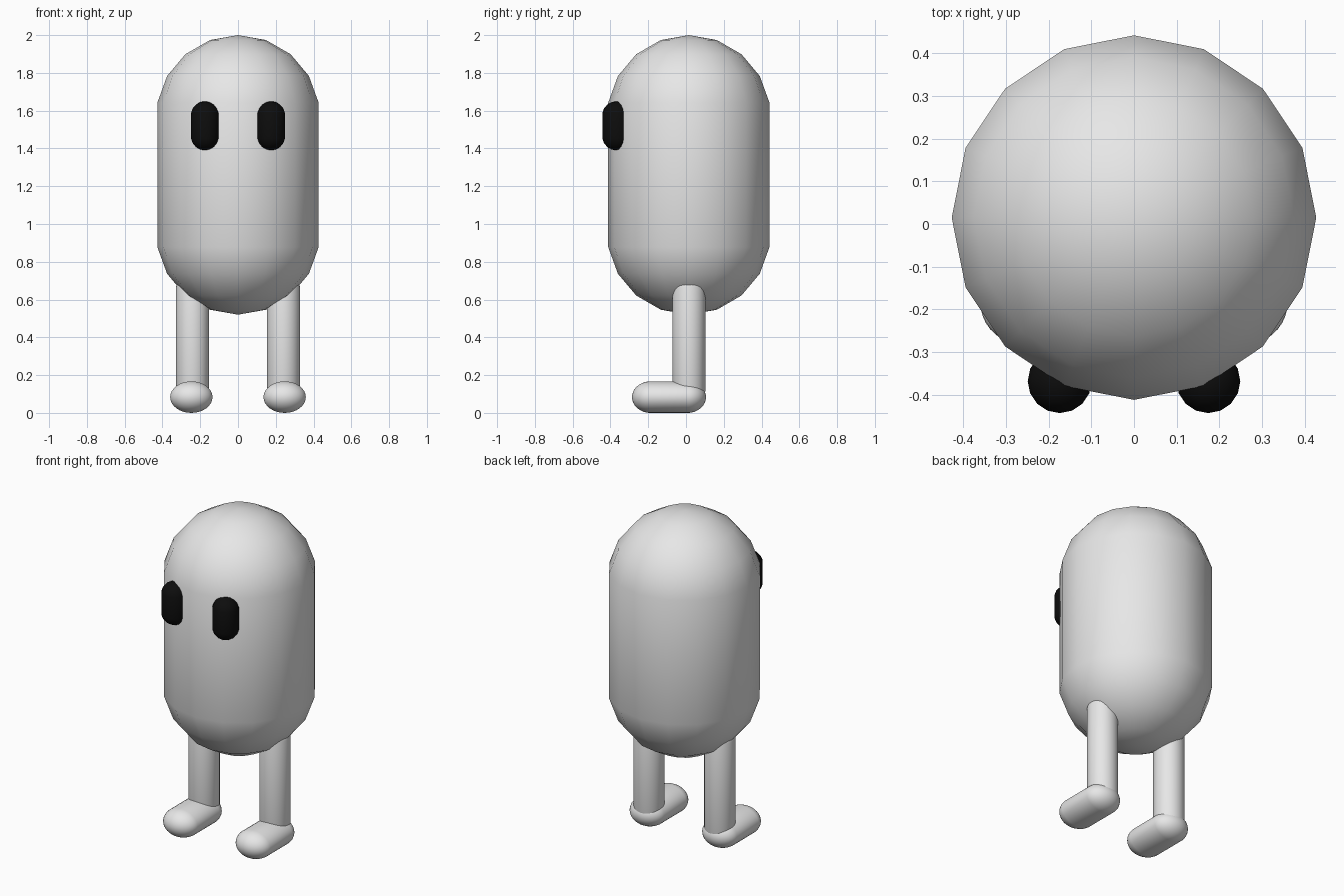
import bpy, bmesh, math
from mathutils import Matrix, Vector

if "Cube" in bpy.data.objects:
    bpy.data.objects.remove(bpy.data.objects["Cube"])


def make_material(name, value):
    mat = bpy.data.materials.new(name)
    mat.diffuse_color = (value, value, value, 1)
    mat.use_nodes = True
    mat.node_tree.nodes["Principled BSDF"].inputs["Base Color"].default_value = mat.diffuse_color
    return mat


grey = make_material("light grey", 0.8)
black = make_material("black", 0.004)


def capsule(name, mat, center, radii, length, cap, segs=16, rings=4, along_y=False):
    """Rounded tube: radii across, total length, cap = height of each rounded end."""
    step = math.radians(90) / (rings + 0.5)
    last = step * rings
    half = []
    for i in range(1, rings + 1):
        r = math.sin(step * i) / math.sin(last)
        drop = cap * (1 - math.cos(step * i)) / (1 - math.cos(last))
        half.append((r, length / 2 - drop))
    profile = half + [(r, -z) for r, z in reversed(half)]

    bm = bmesh.new()
    top = bm.verts.new((0, 0, length / 2))
    bottom = bm.verts.new((0, 0, -length / 2))
    loops = []
    for r, z in profile:
        loops.append([bm.verts.new((radii[0] * r * math.cos(2 * math.pi * k / segs),
                                    radii[1] * r * math.sin(2 * math.pi * k / segs), z))
                      for k in range(segs)])
    for k in range(segs):
        n = (k + 1) % segs
        bm.faces.new((top, loops[0][k], loops[0][n]))
        bm.faces.new((bottom, loops[-1][n], loops[-1][k]))
        for a, b in zip(loops, loops[1:]):
            bm.faces.new((a[k], b[k], b[n], a[n]))
    if along_y:
        bm.transform(Matrix.Rotation(math.radians(90), 4, 'X'))
    bm.transform(Matrix.Translation(Vector(center)))
    bmesh.ops.recalc_face_normals(bm, faces=bm.faces)
    for f in bm.faces:
        f.smooth = True
    mesh = bpy.data.meshes.new(name)
    bm.to_mesh(mesh)
    bm.free()
    mesh.materials.append(mat)
    obj = bpy.data.objects.new(name, mesh)
    bpy.context.collection.objects.link(obj)
    return obj


# Body: low-sided upright capsule
capsule("body", grey, (0, 0.015, 1.26), (0.427, 0.427), 1.48, 0.358)

for side, s in (("left", -1), ("right", 1)):
    # Eye: small copy of the body shape, half sunk into the front
    capsule(side + "_eye", black, (s * 0.174, -0.368, 1.52), (0.075, 0.075), 0.26, 0.063)
    # Leg: slim tube running from inside the foot into the body
    capsule(side + "_leg", grey, (s * 0.241, 0.015, 0.39), (0.0875, 0.0875), 0.70, 0.075,
            segs=32, rings=6)
    # Foot: flattened capsule pointing forward
    capsule(side + "_foot", grey, (s * 0.247, -0.09, 0.0835), (0.112, 0.0835), 0.392, 0.09,
            segs=32, rings=8, along_y=True)
